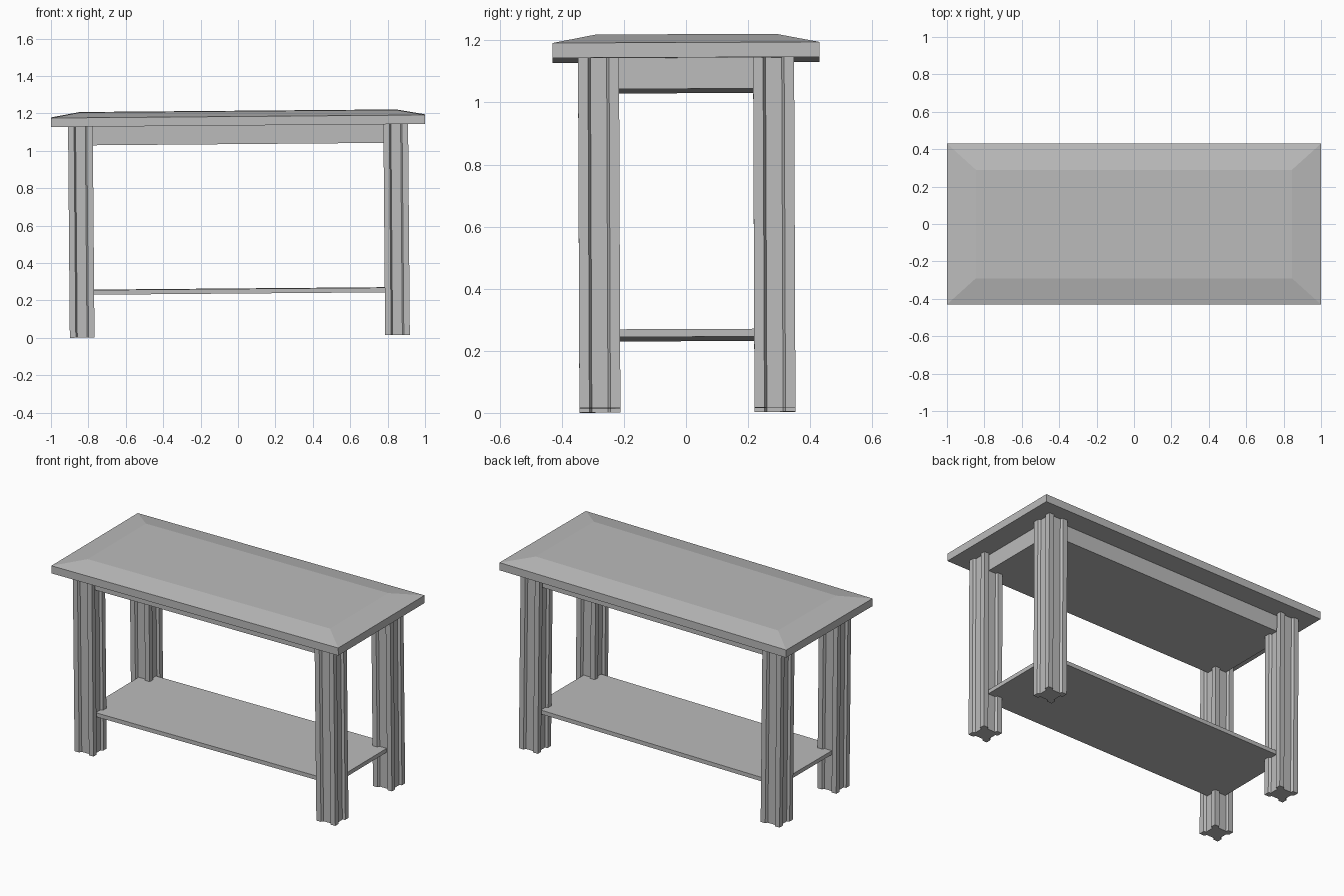
import bpy
import bmesh
from mathutils import Matrix, Vector

cube = bpy.data.objects.get("Cube")
if cube:
    bpy.data.objects.remove(cube, do_unlink=True)

grey = bpy.data.materials.new("plain grey")
grey.use_nodes = True
grey.diffuse_color = (0.5, 0.5, 0.5, 1)
grey.node_tree.nodes["Principled BSDF"].inputs["Base Color"].default_value = (0.5, 0.5, 0.5, 1)

# The whole table leans very slightly about the middle of its top
pivot = Vector((0, 0, 1.18))
LEAN = (Matrix.Translation(pivot) @ Matrix.Rotation(-0.0083, 4, 'Y')
        @ Matrix.Rotation(0.004, 4, 'X') @ Matrix.Translation(-pivot))


def loft(name, rings):
    """Closed solid through matching rings of points, bottom to top."""
    bm = bmesh.new()
    loops = [[bm.verts.new(p) for p in ring] for ring in rings]
    bm.faces.new(loops[0][::-1])
    bm.faces.new(loops[-1])
    for low, high in zip(loops, loops[1:]):
        for i in range(len(low)):
            j = (i + 1) % len(low)
            bm.faces.new((low[i], low[j], high[j], high[i]))
    bmesh.ops.recalc_face_normals(bm, faces=bm.faces)
    mesh = bpy.data.meshes.new(name)
    bm.to_mesh(mesh)
    bm.free()
    mesh.transform(LEAN)
    mesh.materials.append(grey)
    obj = bpy.data.objects.new(name, mesh)
    bpy.context.collection.objects.link(obj)


def rect(x, y, z):
    return [(-x, -y, z), (x, -y, z), (x, y, z), (-x, y, z)]


# Table top with wide bevelled border
loft("table_top", [rect(1, 0.43, 1.137), rect(1, 0.43, 1.185), rect(0.845, 0.29, 1.213)])

# Apron block and lower shelf, both let into the legs
loft("apron", [rect(0.865, 0.3, 1.037), rect(0.865, 0.3, 1.138)])
loft("shelf", [rect(0.865, 0.3, 0.238), rect(0.865, 0.3, 0.263)])

# Square legs with a shallow groove down each side
half, depth = 0.066, 0.015
side = [(-half, -half), (-0.034, -half), (-0.026, depth - half),
        (0.026, depth - half), (0.034, -half)]
section = []
for quarter in range(4):
    for x, y in side:
        for _ in range(quarter):
            x, y = -y, x
        section.append((x, y))

for sx, side_name in ((1, "left"), (-1, "right")):
    for sy, end_name in ((-1, "front"), (1, "back")):
        rings = [[(x + sx * 0.843, y + sy * 0.282, z) for x, y in section]
                 for z in (0.009, 1.138)]
        loft(f"{end_name}_{side_name}_leg", rings)
